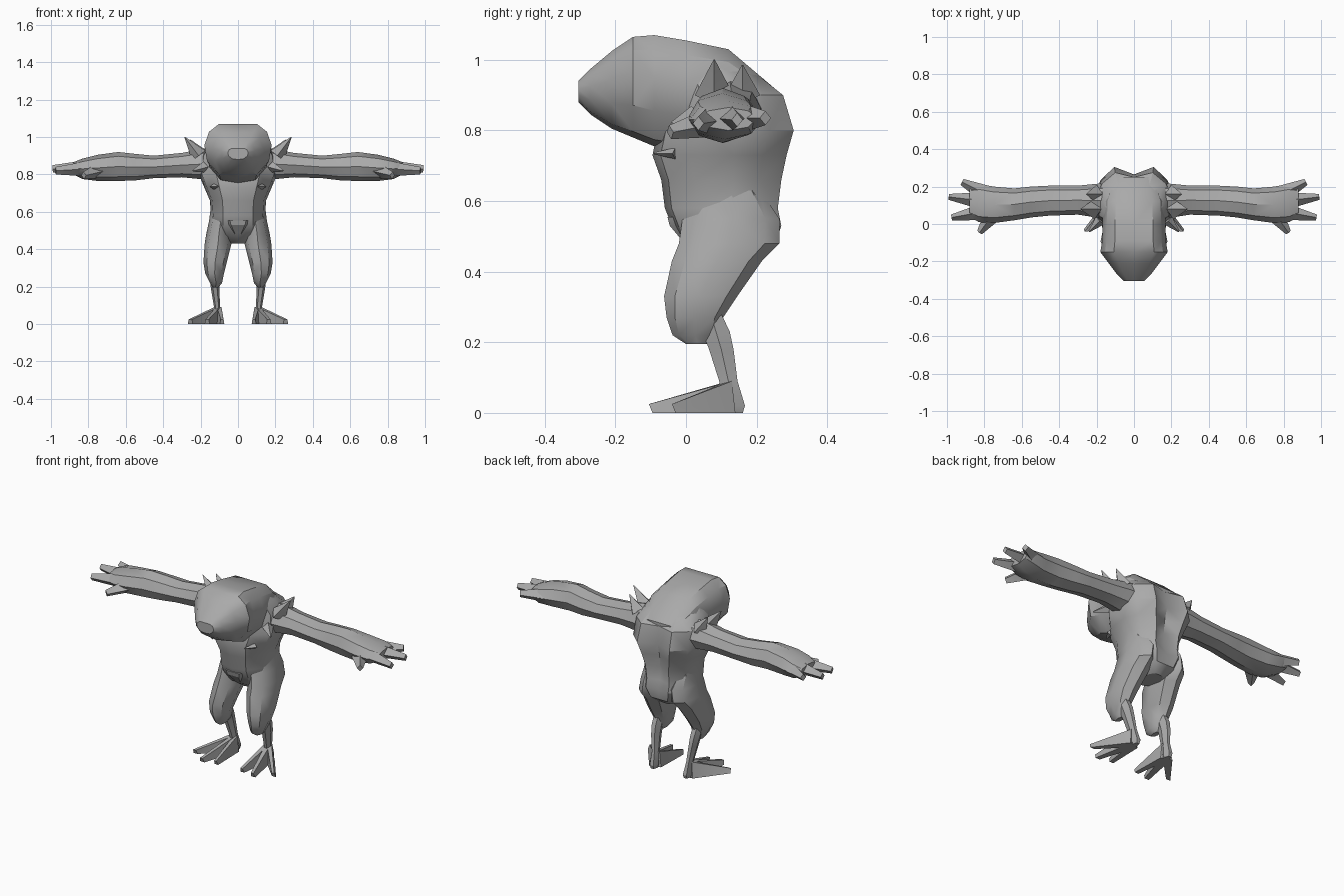
import bpy, bmesh, math
from mathutils import Vector

skin = bpy.data.materials.new("grey_skin")
skin.diffuse_color = (0.4, 0.4, 0.4, 1)


def loft(name, rings, side=1, angle=32):
    """Skin a list of equal-length point rings, cap both ends."""
    bm = bmesh.new()
    rows = [[bm.verts.new((p[0] * side, p[1], p[2])) for p in r] for r in rings]
    n = len(rows[0])
    for a, b in zip(rows, rows[1:]):
        for i in range(n):
            bm.faces.new((a[i], a[(i + 1) % n], b[(i + 1) % n], b[i]))
    bm.faces.new(rows[0])
    bm.faces.new(rows[-1])
    bmesh.ops.triangulate(bm, faces=bm.faces[:])
    bmesh.ops.recalc_face_normals(bm, faces=bm.faces[:])
    me = bpy.data.meshes.new(name)
    bm.to_mesh(me)
    bm.free()
    me.materials.append(skin)
    ob = bpy.data.objects.new(name, me)
    bpy.context.collection.objects.link(ob)
    bpy.context.view_layer.objects.active = ob
    ob.select_set(True)
    bpy.ops.object.shade_smooth_by_angle(angle=math.radians(angle))
    ob.select_set(False)
    return ob


def half(pts):
    """Mirror a half profile in x to a closed ring (end points on x = 0)."""
    return pts + [(-x, y, z) for x, y, z in reversed(pts[1:-1])]


def oval(axis, pos, a0, a1, b0, b1, n=8, turn=0.0):
    """Ring across one axis, spanning a0..a1 and b0..b1."""
    out = []
    for i in range(n):
        t = 2 * math.pi * i / n + turn
        a = (a0 + a1) / 2 + (a1 - a0) / 2 * math.cos(t)
        b = (b0 + b1) / 2 + (b1 - b0) / 2 * math.sin(t)
        out.append({'x': (pos, a, b), 'y': (a, pos, b), 'z': (a, b, pos)}[axis])
    return out


def limb(name, start, end, w0, w1, h0, h1, side):
    """Tapered four-sided toe, finger or thorn."""
    s, e = Vector(start), Vector(end)
    d = (e - s).normalized()
    u = d.cross(Vector((0, 0, 1))).normalized()
    v = u.cross(d)
    ring = lambda c, w, h: [c + u * w, c + v * h, c - u * w, c - v * h]
    loft(name, [ring(s, w0, h0), ring(e, w1, h1)], side, 20)


# Torso: z, front y, back y, half width, depth of the spine groove
torso = [(0.43, 0.06, 0.20, 0.05, 0.0), (0.47, 0.0, 0.25, 0.11, 0.0),
         (0.53, -0.04, 0.27, 0.145, 0.01), (0.58, -0.06, 0.26, 0.145, 0.02),
         (0.66, -0.07, 0.27, 0.15, 0.03), (0.73, -0.095, 0.285, 0.18, 0.04),
         (0.80, -0.08, 0.305, 0.21, 0.04), (0.90, -0.05, 0.275, 0.20, 0.025),
         (0.96, -0.04, 0.20, 0.165, 0.01), (1.02, -0.04, 0.12, 0.12, 0.0)]
rings = []
for z, f, b, w, g in torso:
    d = b - f
    rings.append(half([(0, f, z), (w * .55, f + d * .06, z), (w * .92, f + d * .28, z),
                       (w, f + d * .6, z), (w * .85, f + d * .82, z),
                       (w * .5, b, z), (0, b - g, z)]))
loft("torso", rings)

# Head: y, bottom z, top z, half width
head = [(0.25, 0.80, 0.92, 0.12), (0.12, 0.75, 1.03, 0.165), (0.0, 0.74, 1.055, 0.168),
        (-0.09, 0.755, 1.07, 0.17), (-0.15, 0.78, 1.065, 0.18),
        (-0.21, 0.805, 1.025, 0.135), (-0.27, 0.845, 0.975, 0.09),
        (-0.305, 0.88, 0.94, 0.055)]
rings = []
for y, b, t, w in head:
    h = t - b
    rings.append(half([(0, y, b), (w * .55, y, b + h * .06), (w * .92, y, b + h * .32),
                       (w, y, b + h * .62), (w * .86, y, b + h * .87),
                       (w * .6, y, t), (0, y, t)]))
loft("head", rings)

# Belly fold hanging between the thighs
loft("belly_fold", [oval('z', 0.555, -0.085, 0.085, -0.062, 0.08, 6),
                    oval('z', 0.53, -0.075, 0.075, -0.055, 0.08, 6),
                    oval('z', 0.48, -0.03, 0.03, -0.01, 0.08, 6)], angle=20)

for s, tag in ((1, "left"), (-1, "right")):
    # Thigh down to the knee: z, x range, y range
    loft(tag + "_thigh", [oval('z', z, *r) for z, *r in (
        (0.63, 0.06, 0.145, 0.05, 0.21), (0.55, 0.03, 0.155, -0.01, 0.265),
        (0.48, 0.035, 0.17, -0.02, 0.265), (0.43, 0.035, 0.178, -0.04, 0.215),
        (0.33, 0.06, 0.185, -0.062, 0.145), (0.27, 0.075, 0.175, -0.055, 0.105),
        (0.22, 0.085, 0.15, -0.038, 0.09), (0.195, 0.105, 0.135, 0.0, 0.065))], s, 38)
    # Shin
    loft(tag + "_shin", [oval('z', z, *r, 6) for z, *r in (
        (0.31, 0.10, 0.155, 0.03, 0.09), (0.23, 0.10, 0.15, 0.04, 0.13),
        (0.18, 0.10, 0.143, 0.06, 0.14), (0.09, 0.095, 0.128, 0.09, 0.15),
        (0.02, 0.085, 0.13, 0.10, 0.172), (0.0, 0.09, 0.125, 0.10, 0.165))], s, 25)
    # Three splayed toes
    for i, (tx, ty, w) in enumerate(((0.085, -0.09, 0.012), (0.165, -0.105, 0.014),
                                     (0.255, -0.04, 0.014))):
        sx, ex = 0.10 + 0.008 * i, tx
        loft("%s_toe_%d" % (tag, i + 1), [
            [(sx - .022, .12, 0), (sx + .025, .14, 0), (sx + .012, .13, .09), (sx - .012, .12, .09)],
            [(ex - w, ty + .01, 0), (ex + w, ty + .01, 0), (ex + w * .6, ty, .025), (ex - w * .6, ty, .025)],
        ], s, 20)

    # Arm from shoulder to palm: x, y range, z range
    loft(tag + "_arm", [oval('x', x, *r) for x, *r in (
        (0.10, 0.04, 0.22, 0.76, 0.95), (0.20, 0.035, 0.215, 0.775, 0.935),
        (0.30, 0.05, 0.205, 0.785, 0.915), (0.45, 0.045, 0.205, 0.78, 0.90),
        (0.55, 0.035, 0.20, 0.768, 0.91), (0.64, 0.02, 0.19, 0.765, 0.92),
        (0.75, 0.005, 0.20, 0.765, 0.905), (0.83, 0.01, 0.215, 0.775, 0.885),
        (0.88, 0.04, 0.20, 0.80, 0.865))], s, 30)
    # Blunt fingers and a thumb
    for i, (a, b, w0, w1) in enumerate((
            ((0.80, 0.165, 0.835), (0.92, 0.225, 0.835), 0.045, 0.018),
            ((0.82, 0.125, 0.835), (0.99, 0.145, 0.83), 0.045, 0.016),
            ((0.81, 0.065, 0.83), (0.975, 0.035, 0.82), 0.045, 0.016))):
        limb("%s_finger_%d" % (tag, i + 1), a, b, w0, w1, 0.04, 0.02, s)
    limb(tag + "_thumb", (0.75, 0.06, 0.82), (0.825, -0.045, 0.795), 0.05, 0.016, 0.04, 0.02, s)

    # Shoulder thorns and a small chest thorn
    limb(tag + "_shoulder_thorn_front", (0.21, 0.08, 0.90), (0.285, 0.08, 1.0), 0.055, 0.002, 0.045, 0.002, s)
    limb(tag + "_shoulder_thorn_back", (0.20, 0.16, 0.90), (0.255, 0.16, 0.985), 0.05, 0.002, 0.045, 0.002, s)
    limb(tag + "_armpit_thorn", (0.18, 0.02, 0.84), (0.24, -0.04, 0.82), 0.03, 0.005, 0.03, 0.005, s)
    limb(tag + "_chest_thorn", (0.13, -0.03, 0.735), (0.105, -0.09, 0.735), 0.022, 0.003, 0.016, 0.003, s)
